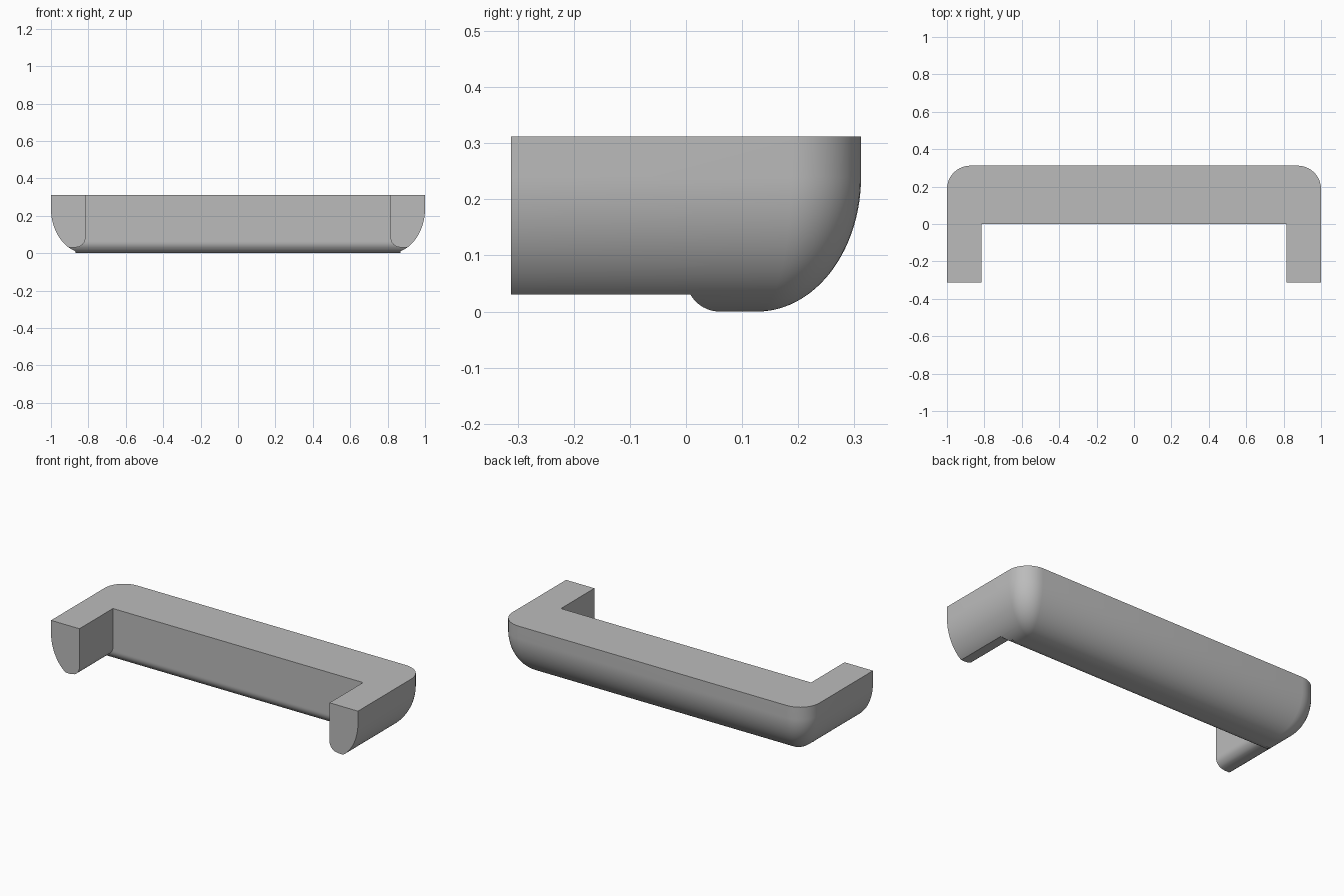
import bpy, bmesh
from math import sin, cos, pi, sqrt, asin, radians

cube = bpy.data.objects.get("Cube")
if cube:
    bpy.data.objects.remove(cube, do_unlink=True)

TOP, BACK = 0.312, 0.312        # height and half depth
ROUND_W, ROUND_H = 0.185, 0.24  # elliptical underside rounding
CORNER = 0.125                  # plan radius of the back corners
ARM_Z = 0.03                    # underside of the arms
ARM_X = 0.815                   # inner face of the arms


def fillet(z, base, r):
    """Inset of a quarter-round edge of radius r that starts at height base."""
    k = min(1, max(0, (base + r - z) / r))
    return r * (1 - sqrt(1 - k * k))


def outline(z, inset, arms):
    """U-shaped plan at one height, left half mirrored to the right."""
    x, y = 1 - inset, BACK - inset
    r = max(0.01, CORNER * (1 - inset / ROUND_W))
    inner_x = ARM_X + fillet(z, ARM_Z, 0.055)
    inner_y = fillet(z, 0, 0.06)
    tip = -BACK if arms else inner_y
    half = [(inner_x, inner_y), (inner_x, tip), (x, tip)]
    for k in range(11):
        a = k * pi / 20
        half.append((x - r + r * cos(a), y - r + r * sin(a)))
    return half + [(-px, py) for px, py in reversed(half)]


# Heights: bar alone below the arms, then the full U shape
split = asin(1 - ARM_Z / ROUND_H)
levels = [(pi / 2 + (split - pi / 2) * k / 8, False) for k in range(9)]
levels += [(split * (1 - k / 24), True) for k in range(25)]

bm = bmesh.new()
rings = []
for angle, arms in levels:
    z = ROUND_H * (1 - sin(angle))
    inset = ROUND_W * (1 - cos(angle))
    # the rounding is widest at the bottom, where the angle is a right angle
    rings.append([bm.verts.new((x, y, z)) for x, y in outline(z, inset, arms)])
rings.append([bm.verts.new((x, y, TOP)) for x, y in outline(TOP, 0, True)])

# Loft the rings and close both ends
for low, high in zip(rings, rings[1:]):
    n = len(low)
    for k in range(n):
        j = (k + 1) % n
        bm.faces.new((low[k], low[j], high[j], high[k]))
bm.faces.new(rings[-1])
bm.faces.new(list(reversed(rings[0])))
bmesh.ops.remove_doubles(bm, verts=bm.verts, dist=1e-5)
slivers = [f for f in bm.faces if f.calc_area() < 1e-7]
bmesh.ops.delete(bm, geom=slivers, context="FACES")
bmesh.ops.recalc_face_normals(bm, faces=bm.faces)

mesh = bpy.data.meshes.new("handle")
bm.to_mesh(mesh)
bm.free()
handle = bpy.data.objects.new("handle", mesh)
bpy.context.collection.objects.link(handle)

# Plain grey finish
grey = bpy.data.materials.new("plain_grey")
grey.use_nodes = True
colour = (0.5, 0.5, 0.5, 1)
grey.diffuse_color = colour
grey.node_tree.nodes["Principled BSDF"].inputs["Base Color"].default_value = colour
mesh.materials.append(grey)

bpy.ops.object.select_all(action="DESELECT")
handle.select_set(True)
bpy.context.view_layer.objects.active = handle
bpy.ops.object.shade_smooth_by_angle(angle=radians(40))
